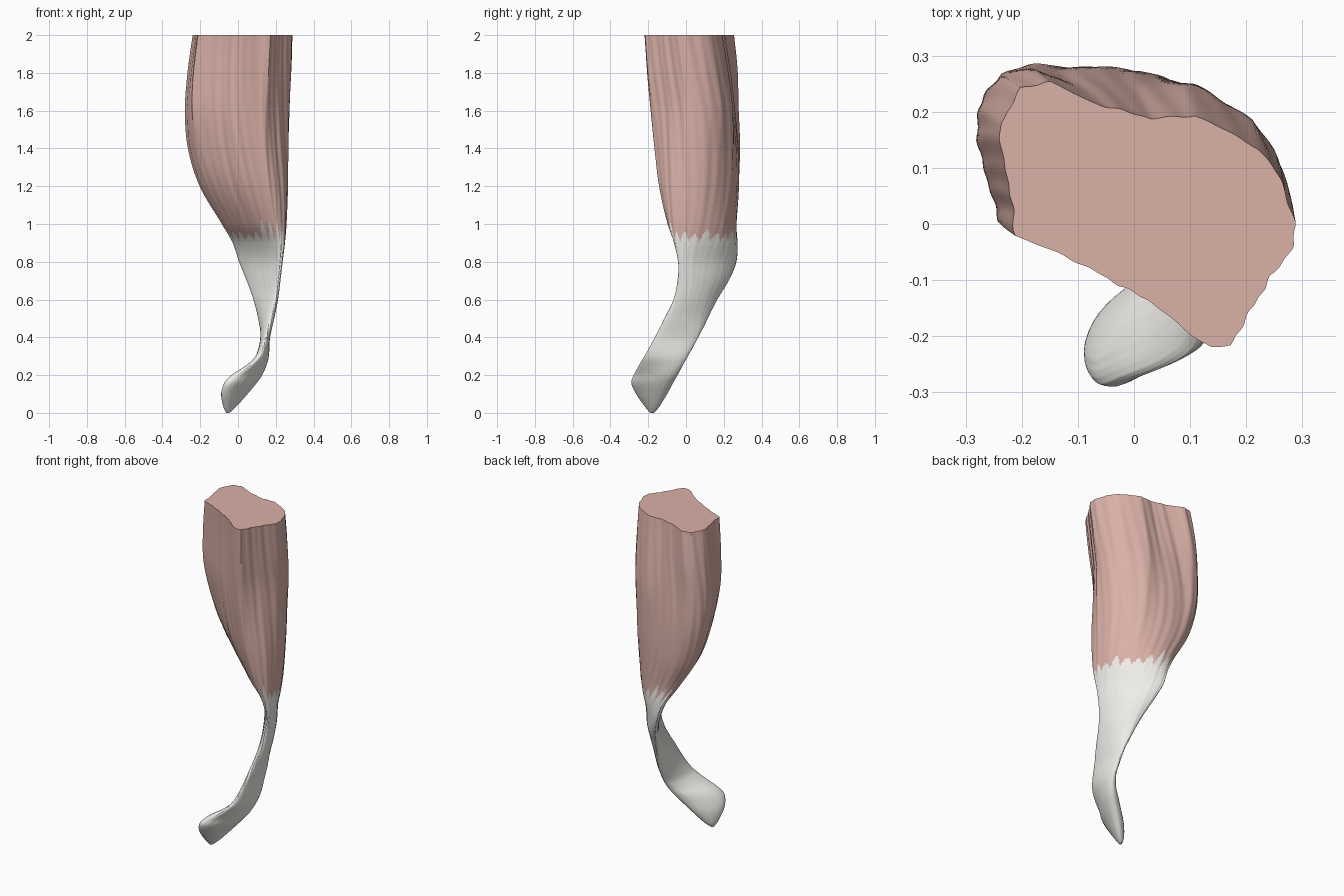
import bpy, math, random
from mathutils import Vector

if "Cube" in bpy.data.objects:
    bpy.data.objects.remove(bpy.data.objects["Cube"])

random.seed(4)
COLS, RINGS = 180, 170

# Cross-sections: height, x range, y range, phase (90 = round, near 0 / 180 = thin
# diagonal sheet), bend (bulge towards the back right)
SECTIONS = [
    (0.00, -0.062, -0.045, -0.19, -0.17, 70, 0),
    (0.03, -0.077, -0.012, -0.215, -0.143, 60, 0),
    (0.10, -0.089, 0.05, -0.264, -0.10, 52, 0),
    (0.16, -0.072, 0.10, -0.29, -0.068, 48, 0),
    (0.20, -0.036, 0.128, -0.277, -0.045, 47, 0),
    (0.25, 0.04, 0.15, -0.25, -0.018, 51, 0),
    (0.30, 0.092, 0.163, -0.22, 0.01, 65, 0),
    (0.40, 0.118, 0.17, -0.165, 0.065, 100, 0),
    (0.50, 0.105, 0.19, -0.115, 0.115, 130, .006),
    (0.60, 0.08, 0.21, -0.066, 0.165, 144, .013),
    (0.70, 0.045, 0.223, -0.045, 0.225, 152, .019),
    (0.80, 0.005, 0.235, -0.043, 0.265, 156, .023),
    (0.90, -0.03, 0.245, -0.065, 0.27, 145, .03),
    (1.00, -0.09, 0.25, -0.10, 0.262, 130, .036),
    (1.20, -0.21, 0.255, -0.145, 0.277, 118, .04),
    (1.40, -0.273, 0.257, -0.17, 0.285, 112, .036),
    (1.60, -0.287, 0.265, -0.19, 0.284, 107, .024),
    (1.80, -0.27, 0.277, -0.207, 0.275, 108, .01),
    (2.00, -0.24, 0.285, -0.22, 0.253, 109, 0),
]

# Outline of the flat cut at the top
CUT = [Vector(p) for p in (
    (.285, 0), (.265, .08), (.22, .135), (.11, .195), (.03, .187), (-.08, .22),
    (-.15, .253), (-.2, .243), (-.24, .18), (-.233, .12), (-.222, .06),
    (-.212, -.02), (-.15, -.045), (-.1, -.07), (-.04, -.1), (.03, -.14),
    (.1, -.195), (.14, -.22), (.175, -.217), (.22, -.13), (.26, -.075), (.285, -.04))]


def section(z):
    """Smoothly interpolated section values at height z."""
    i = max(k for k in range(len(SECTIONS) - 1) if SECTIONS[k][0] <= z)
    a, b = SECTIONS[i], SECTIONS[i + 1]
    p, q = SECTIONS[max(i - 1, 0)], SECTIONS[min(i + 2, len(SECTIONS) - 1)]
    h = b[0] - a[0]
    s = (z - a[0]) / h
    out = []
    for k in range(1, 7):
        m0 = (b[k] - p[k]) / (b[0] - p[0]) * h
        m1 = (q[k] - a[k]) / (q[0] - a[0]) * h
        out.append((2*s**3 - 3*s*s + 1) * a[k] + (s**3 - 2*s*s + s) * m0
                   + (3*s*s - 2*s**3) * b[k] + (s**3 - s*s) * m1)
    return out


def oval(sec, t):
    """Centre and offset of the skewed, slightly bent oval at angle t."""
    x0, x1, y0, y1, ph, bend = sec
    hx, hy, ph = (x1 - x0) / 2, (y1 - y0) / 2, math.radians(ph)
    dx, dy = hx * math.cos(t), hy * math.cos(t - ph)
    long2 = max(hx*hx + hy*hy - 2*hx*hy*math.cos(ph), 1e-9)
    push = bend * (1 - (dy - dx) ** 2 / long2) / math.sqrt(2)
    return Vector(((x0 + x1) / 2 + push, (y0 + y1) / 2 + push)), Vector((dx, dy))


def cut_ratio(t):
    """How far the cut outline lies beyond the plain oval."""
    c, d = oval(section(2.0), t)
    best = 1.0
    for a, b in zip(CUT, CUT[1:] + CUT[:1]):
        e, r = b - a, a - c
        det = d.cross(e)
        if abs(det) > 1e-9:
            k, u = r.cross(e) / det, r.cross(d) / det
            if k > 0 and -1e-6 <= u <= 1 + 1e-6:
                best = k
    return best


# Ring grid, with shallow fibre grooves running along the length
angles = [2 * math.pi * j / COLS for j in range(COLS)]
ratios = [cut_ratio(t) for t in angles]
heights = [2.0 * (i / RINGS) ** 1.08 for i in range(RINGS + 1)]
verts = []
for z in heights:
    sec = section(z)
    w = min(max((z - 0.85) / 1.1, 0), 1)
    w = w * w * (3 - 2 * w)
    depth = 0.25 + 0.5 * min(z / 1.2, 1)
    for t, r in zip(angles, ratios):
        c, d = oval(sec, t)
        groove = 0.008 * math.sin(9*t + 3*z) + 0.008 * math.sin(17*t + 4*z + 1) \
            + 0.007 * math.sin(29*t + 5*z + 2 * math.sin(4*z))
        p = c + d * (1 + (r - 1) * w + groove * depth)
        verts.append((p.x, p.y, z))

# Ragged line of pointed fibres where the muscle turns into tendon
border, width, tip = [], 9, 0.08
for j in range(COLS):
    if j % width == 0:
        tip = random.uniform(0.03, 0.13)
    border.append(0.905 + tip * (1 - abs(2 * (j % width) / width - 1)))

muscle, tendon = [], []
for i in range(RINGS):
    for j in range(COLS):
        k = (j + 1) % COLS
        quad = (i*COLS + j, i*COLS + k, (i+1)*COLS + k, (i+1)*COLS + j)
        (muscle if heights[i] > border[j] else tendon).append(quad)
muscle.append(tuple(RINGS * COLS + j for j in range(COLS)))
tendon.append(tuple(reversed(range(COLS))))


def make_part(name, faces, colour):
    used = sorted({v for f in faces for v in f})
    index = {v: n for n, v in enumerate(used)}
    me = bpy.data.meshes.new(name)
    me.from_pydata([verts[v] for v in used], [], [[index[v] for v in f] for f in faces])
    ob = bpy.data.objects.new(name, me)
    bpy.context.collection.objects.link(ob)
    mat = bpy.data.materials.new(name + "_colour")
    mat.diffuse_color = colour
    mat.use_nodes = True
    mat.node_tree.nodes["Principled BSDF"].inputs["Base Color"].default_value = mat.diffuse_color
    me.materials.append(mat)
    bpy.ops.object.select_all(action='DESELECT')
    ob.select_set(True)
    bpy.context.view_layer.objects.active = ob
    bpy.ops.object.shade_smooth_by_angle(angle=math.radians(45))


make_part("muscle_belly", muscle, (0.70, 0.44, 0.39, 1))
make_part("tendon", tendon, (0.86, 0.85, 0.81, 1))
